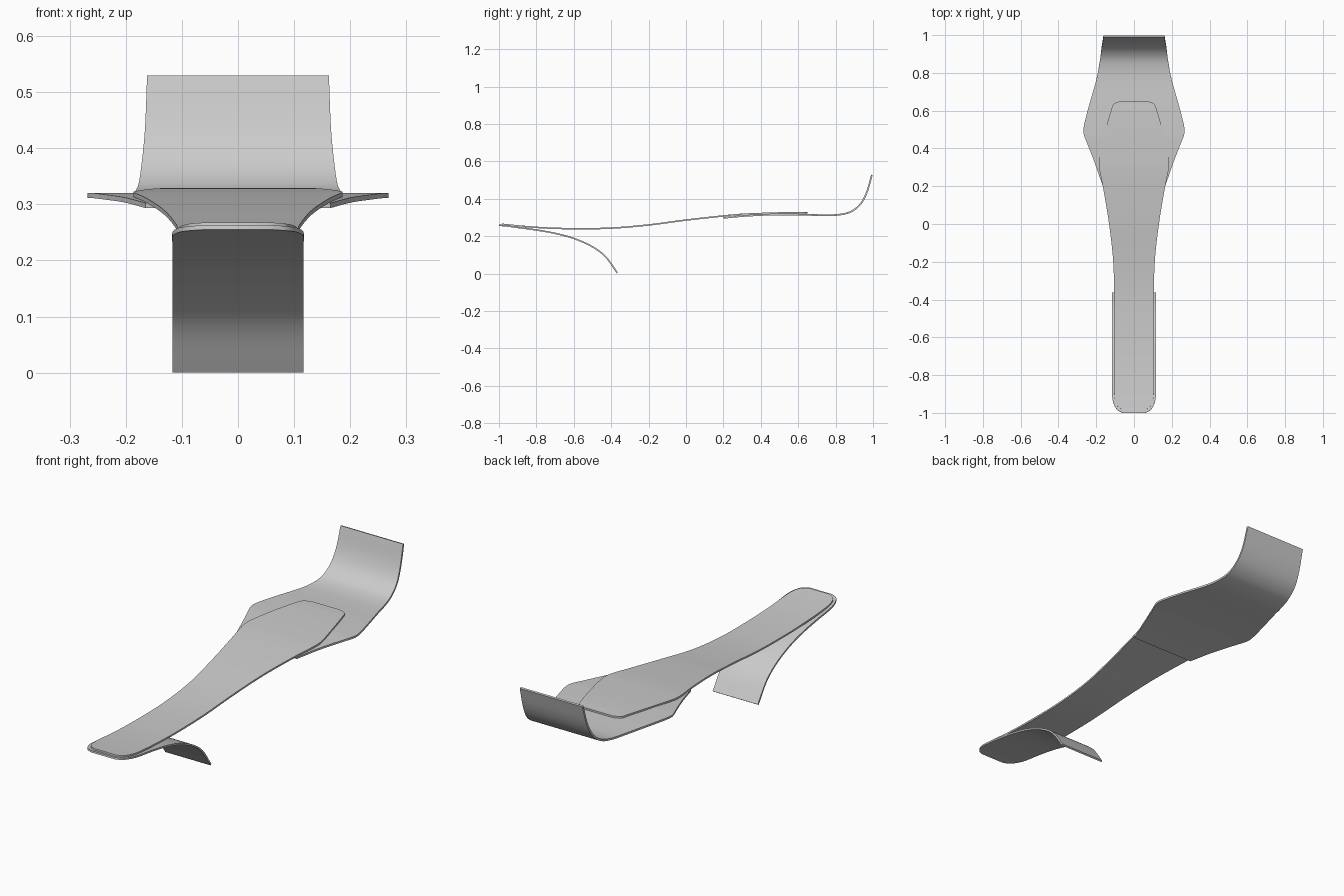
import bpy
import bmesh
from mathutils import Vector

cube = bpy.data.objects.get("Cube")
if cube:
    bpy.data.objects.remove(cube, do_unlink=True)

grey = bpy.data.materials.new("light grey")
grey.use_nodes = True
colour = (0.6, 0.6, 0.6, 1)
grey.diffuse_color = colour
grey.node_tree.nodes["Principled BSDF"].inputs["Base Color"].default_value = colour


def smooth_rows(points, steps=6):
    """Smooth curve through (half width, y, z) rows, spaced by chord length."""
    p = [Vector(q) for q in points]
    t = [0.0]
    for a, b in zip(p, p[1:]):
        t.append(t[-1] + (b - a).length)
    last = len(p) - 1
    slope = []
    for i in range(len(p)):
        lo, hi = max(i - 1, 0), min(i + 1, last)
        slope.append((p[hi] - p[lo]) / (t[hi] - t[lo]))
    rows = []
    for i in range(last):
        d = t[i + 1] - t[i]
        for k in range(steps):
            s = k / steps
            h = s * s * (3 - 2 * s)
            rows.append(p[i] * (1 - h) + p[i + 1] * h
                        + slope[i] * d * s * (1 - s) ** 2
                        - slope[i + 1] * d * s * s * (1 - s))
    rows.append(p[last])
    return rows


def bent_plate(name, points, thickness):
    """Symmetrical curved sheet with an even thickness."""
    bm = bmesh.new()
    pairs = [(bm.verts.new((-w, y, z)), bm.verts.new((w, y, z)))
             for w, y, z in smooth_rows(points)]
    for (a, b), (c, d) in zip(pairs, pairs[1:]):
        bm.faces.new((a, b, d, c))
    mesh = bpy.data.meshes.new(name)
    bm.to_mesh(mesh)
    bm.free()
    mesh.materials.append(grey)
    obj = bpy.data.objects.new(name, mesh)
    bpy.context.collection.objects.link(obj)
    solid = obj.modifiers.new("thickness", "SOLIDIFY")
    solid.thickness = thickness
    solid.offset = 0
    bpy.ops.object.select_all(action="DESELECT")
    obj.select_set(True)
    bpy.context.view_layer.objects.active = obj
    bpy.ops.object.modifier_apply(modifier=solid.name)
    bpy.ops.object.shade_smooth_by_angle(angle=0.6)


# Long upper strip with a rounded front tip and a flared back end
bent_plate("long_strip", [
    (0.055, -0.985, 0.264), (0.082, -0.97, 0.262), (0.098, -0.94, 0.259),
    (0.105, -0.89, 0.254), (0.105, -0.75, 0.244), (0.105, -0.6, 0.24),
    (0.105, -0.4, 0.243), (0.110, -0.2, 0.260), (0.132, 0.0, 0.286),
    (0.165, 0.2, 0.308), (0.183, 0.29, 0.316), (0.185, 0.35, 0.319),
    (0.150, 0.5, 0.324), (0.122, 0.6, 0.325), (0.108, 0.635, 0.324),
    (0.075, 0.65, 0.324)], 0.008)

# Wide back plate that sweeps up at the rear
bent_plate("back_plate", [
    (0.165, 0.2, 0.298), (0.203, 0.31, 0.308), (0.245, 0.42, 0.314),
    (0.263, 0.465, 0.316), (0.268, 0.49, 0.316), (0.263, 0.53, 0.316),
    (0.240, 0.62, 0.315), (0.203, 0.75, 0.312), (0.188, 0.82, 0.315),
    (0.178, 0.88, 0.330), (0.172, 0.93, 0.368), (0.166, 0.965, 0.430),
    (0.162, 0.994, 0.528)], 0.009)

# Front support that curls down to the ground
bent_plate("front_support", [
    (0.060, -1.0, 0.259), (0.088, -0.985, 0.257), (0.106, -0.955, 0.254),
    (0.116, -0.91, 0.248), (0.117, -0.8, 0.233), (0.117, -0.7, 0.215),
    (0.117, -0.6, 0.188), (0.117, -0.5, 0.143), (0.117, -0.43, 0.090),
    (0.117, -0.367, 0.003)], 0.008)
